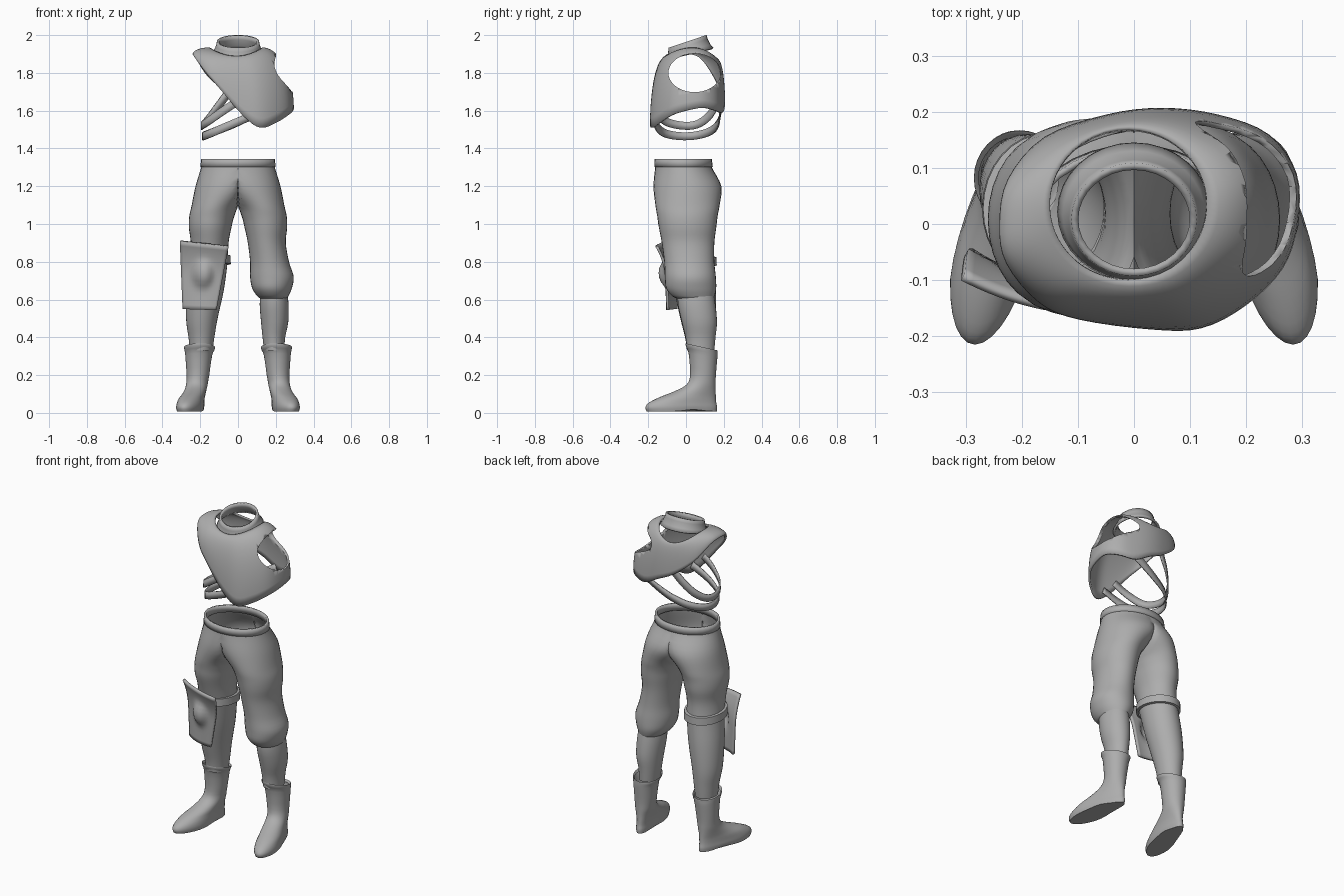
import bpy, bmesh, math
from mathutils import Vector

if "Cube" in bpy.data.objects:
    bpy.data.objects.remove(bpy.data.objects["Cube"])

grey = bpy.data.materials.new("grey cloth")
grey.diffuse_color = (0.42, 0.42, 0.42, 1)
grey.use_nodes = True
grey.node_tree.nodes["Principled BSDF"].inputs["Base Color"].default_value = grey.diffuse_color
SEG = 32


def finish(name, bm, thick=0.0, offset=-1, angle=40, subsurf=0):
    """Turn a bmesh into a smooth object, with optional wall thickness."""
    bmesh.ops.recalc_face_normals(bm, faces=bm.faces)
    me = bpy.data.meshes.new(name)
    bm.to_mesh(me)
    bm.free()
    me.materials.append(grey)
    ob = bpy.data.objects.new(name, me)
    bpy.context.collection.objects.link(ob)
    if subsurf:
        ob.modifiers.new("smooth", 'SUBSURF').levels = subsurf
        ob.modifiers["smooth"].render_levels = subsurf
    if thick:
        m = ob.modifiers.new("wall", 'SOLIDIFY')
        m.thickness, m.offset = thick, offset
    bpy.ops.object.select_all(action='DESELECT')
    ob.select_set(True)
    bpy.context.view_layer.objects.active = ob
    bpy.ops.object.shade_smooth_by_angle(angle=math.radians(angle))
    return ob


def skin(bm, rows, cyclic=True, cap_end=False):
    """Bridge rows of points with quads."""
    vs = [[bm.verts.new(p) for p in r] for r in rows]
    n = len(rows[0])
    for a, b in zip(vs, vs[1:]):
        for i in range(n if cyclic else n - 1):
            j = (i + 1) % n
            bm.faces.new((a[i], a[j], b[j], b[i]))
    if cap_end:
        bm.faces.new(vs[-1])


def spline(pts, steps, cyclic=False):
    """Catmull-Rom curve through tuples of any length."""
    n, out = len(pts), []
    get = (lambda k: pts[k % n]) if cyclic else (lambda k: pts[max(0, min(n - 1, k))])
    for i in range(n if cyclic else n - 1):
        p0, p1, p2, p3 = (get(i + k) for k in (-1, 0, 1, 2))
        for s in range(steps):
            t = s / steps
            out.append(tuple(0.5 * (2 * b + (c - a) * t + (2 * a - 5 * b + 4 * c - d) * t * t
                                    + (3 * b - a - 3 * c + d) * t ** 3)
                             for a, b, c, d in zip(p0, p1, p2, p3)))
    if not cyclic:
        out.append(tuple(pts[-1]))
    return out


def ring(z, x0, x1, y0, y1, slant=0.0):
    """Elliptical ring filling the given x and y range."""
    out = []
    for i in range(SEG):
        a = 2 * math.pi * i / SEG
        y = (y0 + y1) / 2 + (y1 - y0) / 2 * math.sin(a)
        out.append(((x0 + x1) / 2 + (x1 - x0) / 2 * math.cos(a), y, z - slant * (y - 0.08)))
    return out


# Trousers: each half lofted from the waist down, joined on the middle plane
hips = [(1.34, -.19, .19, -.16, .132), (1.3, -.195, .195, -.163, .137), (1.2, -.12, .225, -.172, .187),
        (1.1, -.01, .245, -.162, .178), (1.04, .02, .258, -.152, .167), (.98, .035, .26, -.143, .16)]
gathered_leg = hips + [(.9, .052, .253, -.128, .15), (.8, .064, .27, -.115, .15), (.72, .064, .295, -.112, .158),
                       (.66, .075, .285, -.105, .16), (.62, .1, .268, -.075, .152), (.605, .118, .258, -.045, .145)]
straight_leg = hips + [(.9, .05, .25, -.118, .145), (.8, .055, .255, -.09, .148), (.65, .075, .272, -.062, .158),
                       (.5, .108, .275, -.03, .16), (.4, .125, .262, -.005, .155), (.33, .135, .255, .005, .15)]
bm = bmesh.new()
for side, rows in ((1, gathered_leg), (-1, straight_leg)):
    skin(bm, [[(side * max(x, 0), y, z) for x, y, z in ring(*r)] for r in spline(rows, 4)])
bmesh.ops.delete(bm, geom=[f for f in bm.faces if all(abs(v.co.x) < 1e-4 for v in f.verts)], context='FACES')
bmesh.ops.remove_doubles(bm, verts=bm.verts, dist=0.0008)
finish("trousers", bm, angle=60)

# Waistband
bm = bmesh.new()
skin(bm, [ring(1.345, -.195, .195, -.166, .136), ring(1.325, -.197, .197, -.168, .139),
          ring(1.302, -.199, .199, -.168, .142)])
finish("waistband", bm, 0.012)

# Bare lower leg below the gathered knee
bm = bmesh.new()
skin(bm, [ring(*r) for r in spline([(.64, .118, .26, -.045, .145), (.57, .115, .268, -.042, .156),
                                    (.48, .122, .266, -.022, .164), (.4, .13, .25, -.002, .156),
                                    (.33, .138, .245, .005, .15)], 3)])
finish("lower_leg", bm)

# Boots: slanted shaft flowing into an outward-turned foot
shaft = [(.335, .13, .277, .008, .156, .2), (.35, .122, .285, -.002, .166, .22), (.335, .124, .284, .0, .167, .2),
         (.305, .137, .279, .014, .166, .15), (.2, .152, .272, .022, .158, .02), (.15, .155, .272, .003, .157, 0),
         (.115, .157, .273, -.06, .157, 0), (.085, .157, .274, -.135, .158, 0), (.055, .157, .277, -.195, .16, 0),
         (.03, .157, .279, -.215, .165, 0), (.008, .16, .276, -.208, .163, 0)]
for side, name in ((1, "left_boot"), (-1, "right_boot")):
    bm = bmesh.new()
    rows = []
    for r in spline(shaft, 3):
        k = min(1, max(0, (.2 - r[0]) / .12))     # how much of the ring is foot
        mid, row = (r[1] + r[2]) / 2, []
        for x, y, z in ring(*r):
            wide = 1 + k * .18 * max(-.6, min(1, (.03 - y) / .13))
            arch = .012 * k * math.exp(-((y - .04) / .06) ** 2) * max(0, 1 - r[0] / .05)
            row.append((side * (mid + (x - mid) * wide + k * .19 * (.13 - y)), y, z + arch))
        rows.append(row)
    skin(bm, rows, cap_end=True)
    finish(name, bm, angle=50)

# Thigh strap holding the knee plate
bm = bmesh.new()
skin(bm, [ring(z, -.263 - d, -.046 + d, -.1 - d, .155 + d, .06)
          for z, d in ((.832, -.008), (.83, .006), (.785, .008), (.782, -.006))])
finish("thigh_strap", bm)

# Knee plate: flared sheet with a raised boss
bm = bmesh.new()
rows = []
for j in range(17):
    v = j / 16
    row = []
    for i in range(17):
        u = i / 16
        xl, xr = -.29 - .015 * v, -.115 + .065 * v
        x = xl + (xr - xl) * u
        z = .55 + v * (.36 - .022 * u) - .006 * u
        y = -.05 - .045 * u - .015 * v * u - .018 * (1 - (2 * u - 1) ** 2) - .045 * max(0, (v - .5) * 2) ** 2
        y -= .04 * math.exp(-(((x + .185) / .045) ** 2 + ((z - .735) / .06) ** 2) ** 1.5)
        row.append((x, y, z))
    rows.append(row)
skin(bm, rows, cyclic=False)
finish("knee_plate", bm, 0.014, offset=0)

# Chest guard: neckline to a slanting hem, one shoulder capped
hem = spline([(.12, -.186, 1.51), (.03, -.188, 1.57), (-.1, -.17, 1.72), (-.17, -.14, 1.80), (-.228, -.07, 1.88),
              (-.24, 0, 1.9), (-.225, .08, 1.88), (-.16, .155, 1.78), (-.05, .195, 1.69), (.05, .207, 1.64),
              (.15, .195, 1.59), (.24, .16, 1.6), (.29, .09, 1.615), (.292, 0, 1.6), (.265, -.08, 1.575),
              (.2, -.145, 1.535)], 4, True)
rows = []
for s in range(13):
    t = s / 12 * math.pi / 2
    row = []
    for x, y, z in hem:
        a = math.atan2(y - .03, x)
        c, q = math.cos(a), math.sin(a)
        nx, ny = -.01 + .14 * c, .035 + .135 * q
        nz = 1.935 - (.045 if q < 0 else .065) * q * q
        out, down = math.sin(t), 1 - math.cos(t)
        row.append((nx + (x - nx) * out, ny + (y - ny) * out, nz + (z - nz) * down))
    rows.append(row)
bm = bmesh.new()
skin(bm, rows)
guard = finish("chest_guard", bm, 0.012)

# Armhole cut through the side
bm = bmesh.new()
skin(bm, [[(x, .045 + .138 * math.cos(k * math.pi / 20), 1.8 + .102 * math.sin(k * math.pi / 20))
           for k in range(40)] for x in (.08, .5)], cap_end=True)
bm.faces.new([v for v in bm.verts if v.co.x < .1])
cutter = finish("armhole_cutter", bm)
cutter.hide_render = True
cut = guard.modifiers.new("armhole", 'BOOLEAN')
cut.operation, cut.object, cut.solver = 'DIFFERENCE', cutter, 'EXACT'
bpy.context.view_layer.update()
cut_mesh = bpy.data.meshes.new_from_object(guard.evaluated_get(bpy.context.evaluated_depsgraph_get()))
guard.modifiers.clear()
guard.data = cut_mesh
bpy.data.objects.remove(cutter)

# Collar: tilted flaring ring
bm = bmesh.new()
rows = []
for r, z, cy, tilt in ((.112, 1.967, .008, .3), (.116, 1.945, .01, .3), (.127, 1.918, .016, .25), (.137, 1.905, .022, .2)):
    rows.append([(r * math.cos(a), cy + .9 * r * math.sin(a), z + tilt * r * math.sin(a))
                 for a in (2 * math.pi * i / SEG for i in range(SEG))])
skin(bm, rows)
finish("collar", bm, 0.013)

# Side straps running under the open arm from front hem to back hem
lower = [(.08, -.172, 1.575), (-.04, -.16, 1.525), (-.14, -.115, 1.482), (-.182, -.03, 1.465), (-.175, .06, 1.47),
         (-.11, .135, 1.495), (0, .172, 1.54), (.13, .186, 1.61)]
upper = [(0, -.172, 1.65), (-.08, -.155, 1.598), (-.155, -.11, 1.545), (-.19, -.03, 1.522), (-.186, .05, 1.525),
         (-.15, .115, 1.565), (-.1, .158, 1.63), (-.04, .185, 1.71)]
for name, path in (("lower_strap", lower), ("upper_strap", upper)):
    pts = [Vector(p) for p in spline(path, 5)]
    rows = []
    for i, p in enumerate(pts):
        along = (pts[min(i + 1, len(pts) - 1)] - pts[max(i - 1, 0)]).normalized()
        up = along.cross(Vector((p.x, p.y, 0)).normalized()).normalized() * .021
        rows.append([p - up, p + up])
    bm = bmesh.new()
    skin(bm, rows, cyclic=False)
    finish(name, bm, 0.008, offset=0)
